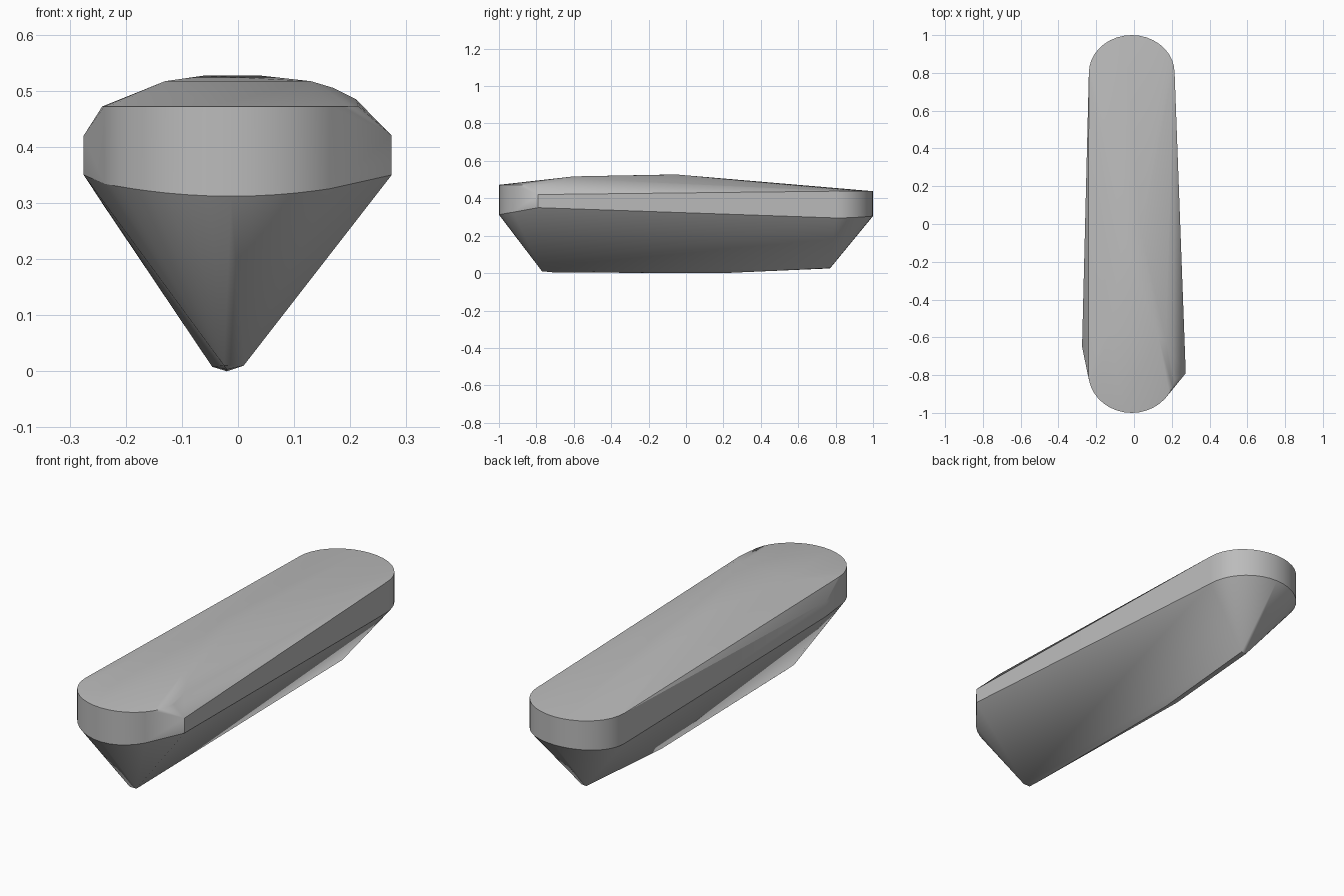
import bpy, bmesh, math

cube = bpy.data.objects.get("Cube")
if cube:
    bpy.data.objects.remove(cube, do_unlink=True)

# Plain grey surface
grey = bpy.data.materials.new("plain_grey")
grey.use_nodes = True
colour = (0.5, 0.5, 0.5, 1)
grey.diffuse_color = colour
grey.node_tree.nodes["Principled BSDF"].inputs["Base Color"].default_value = colour


def round_end(side, rx, ry, low, high, low_side, steps=18):
    """Half-ellipse wall closing one end; its lower edge varies towards the sides."""
    pts = []
    for i in range(steps + 1):
        a = math.pi * i / steps
        x = -0.012 + rx * math.cos(a)
        y = side * (1 - ry + ry * math.sin(a))
        bottom = low + (low_side - low) * abs(math.cos(a)) ** 2
        pts += [(x, y, bottom), (x, y, high)]
    return pts


# Rounded front and back walls
points = round_end(-1, 0.23, 0.21, 0.312, 0.472, 0.335)
points += round_end(1, 0.227, 0.2, 0.305, 0.438, 0.295)

# Wide shoulders near the front
for x, y in ((0.274, -0.79), (-0.275, -0.65)):
    points += [(x, y, 0.35), (x, y, 0.42)]

# Crowned top
points += [(-0.13, -0.57, 0.517), (0.13, -0.6, 0.517),
           (0.17, -0.62, 0.505), (0.21, -0.7, 0.485),
           (-0.06, -0.08, 0.527), (0.04, -0.05, 0.527)]

# Narrow keel
points += [(-0.025, -0.77, 0.01), (0.01, -0.77, 0.01), (-0.02, -0.7, 0.003),
           (-0.046, 0.25, 0.008), (-0.02, 0.2, 0.0),
           (-0.02, 0.77, 0.025), (0.005, 0.77, 0.027)]

# Wrap the sections in one closed body
bm = bmesh.new()
for p in points:
    bm.verts.new(p)
bmesh.ops.convex_hull(bm, input=bm.verts)
loose = [v for v in bm.verts if not v.link_faces]
bmesh.ops.delete(bm, geom=loose, context="VERTS")
bmesh.ops.dissolve_limit(bm, angle_limit=math.radians(0.5),
                         verts=bm.verts, edges=bm.edges)
bmesh.ops.recalc_face_normals(bm, faces=bm.faces)
mesh = bpy.data.meshes.new("tapered_body")
bm.to_mesh(mesh)
bm.free()
mesh.materials.append(grey)

body = bpy.data.objects.new("tapered_body", mesh)
bpy.context.collection.objects.link(body)
bpy.ops.object.select_all(action="DESELECT")
body.select_set(True)
bpy.context.view_layer.objects.active = body
bpy.ops.object.shade_smooth_by_angle(angle=math.radians(30))
